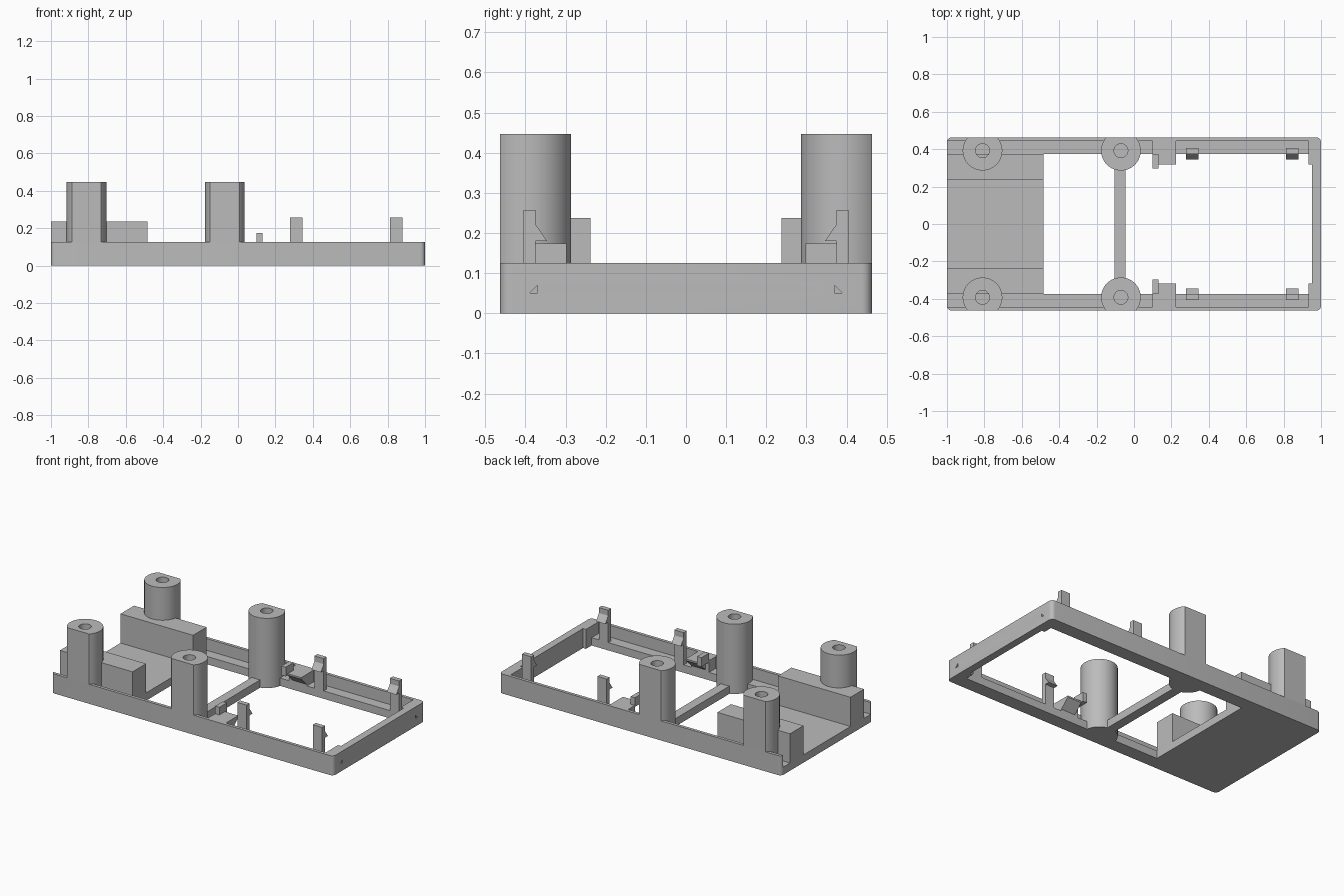
import bpy, bmesh, math
from mathutils import Vector

if "Cube" in bpy.data.objects:
    bpy.data.objects.remove(bpy.data.objects["Cube"], do_unlink=True)

grey = bpy.data.materials.new("plain grey")
grey.use_nodes = True
grey.diffuse_color = (0.5, 0.5, 0.5, 1)
grey.node_tree.nodes["Principled BSDF"].inputs["Base Color"].default_value = (0.5, 0.5, 0.5, 1)

# Key dimensions
HALF_W, WALL_Y, RAIL_Y = 0.463, 0.443, 0.375
FLOOR, RIM, POST_TOP = 0.05, 0.125, 0.447


def finish(bm, name):
    bmesh.ops.recalc_face_normals(bm, faces=bm.faces)
    mesh = bpy.data.meshes.new(name)
    bm.to_mesh(mesh)
    bm.free()
    mesh.materials.append(grey)
    ob = bpy.data.objects.new(name, mesh)
    bpy.context.collection.objects.link(ob)
    return ob


def box(name, x, y, z, round_corners=0):
    bm = bmesh.new()
    bmesh.ops.create_cube(bm, size=1)
    for v in bm.verts:
        v.co = Vector(r[0] if c < 0 else r[1] for c, r in zip(v.co, (x, y, z)))
    if round_corners:
        upright = [e for e in bm.edges if abs(e.verts[0].co.z - e.verts[1].co.z) > 0.01]
        bmesh.ops.bevel(bm, geom=upright, offset=round_corners, segments=6,
                        profile=0.5, affect='EDGES')
    return finish(bm, name)


def prism(name, profile, x0, x1, side):
    """Extrude a (y, z) profile along x, mirrored to the given side."""
    bm = bmesh.new()
    face = bm.faces.new([bm.verts.new((x0, y * side, z)) for y, z in profile])
    new = bmesh.ops.extrude_face_region(bm, geom=[face])["geom"]
    bmesh.ops.translate(bm, vec=(x1 - x0, 0, 0),
                        verts=[v for v in new if isinstance(v, bmesh.types.BMVert)])
    return finish(bm, name)


def cylinder(name, x, y, radius, z0, z1, flat_side=0):
    bm = bmesh.new()
    bmesh.ops.create_cone(bm, cap_ends=True, segments=64, radius1=radius,
                          radius2=radius, depth=z1 - z0)
    bmesh.ops.translate(bm, vec=(x, y, (z0 + z1) / 2), verts=bm.verts)
    if flat_side:
        bmesh.ops.bisect_plane(bm, geom=bm.verts[:] + bm.edges[:] + bm.faces[:],
                               plane_co=(0, HALF_W * flat_side, 0),
                               plane_no=(0, flat_side, 0), clear_outer=True)
        bmesh.ops.holes_fill(bm, edges=[e for e in bm.edges if e.is_boundary])
    return finish(bm, name)


def cut(ob, cutter):
    mod = ob.modifiers.new("cut", 'BOOLEAN')
    mod.operation, mod.solver, mod.object = 'DIFFERENCE', 'EXACT', cutter
    bpy.context.view_layer.objects.active = ob
    bpy.ops.object.modifier_apply(modifier=mod.name)
    bpy.data.objects.remove(cutter, do_unlink=True)


def smooth(ob):
    bpy.ops.object.select_all(action='DESELECT')
    ob.select_set(True)
    bpy.context.view_layer.objects.active = ob
    bpy.ops.object.shade_smooth_by_angle(angle=math.radians(30))


# Tray with rounded corners, recessed floor, openings and an open end
tray = box("base_tray", (-1, 1), (-HALF_W, HALF_W), (0, RIM), 0.025)
recesses = [(-1.1, 0.1, WALL_Y), (0.09, 0.235, RAIL_Y),
            (0.225, 0.932, WALL_Y), (0.92, 0.953, 0.318)]
for x0, x1, y in recesses:
    cut(tray, box("cutter", (x0, x1), (-y, y), (FLOOR, 0.3)))
openings = [(-0.485, -0.105, RAIL_Y), (-0.045, 0.932, RAIL_Y), (0.92, 0.953, 0.318)]
for x0, x1, y in openings:
    cut(tray, box("cutter", (x0, x1), (-y, y), (-0.1, 0.3)))
for side in (-1, 1):
    notch = [(0.37, 0.05), (0.39, 0.05), (0.37, 0.07)]
    cut(tray, prism("cutter", notch, 0.94, 1.1, side))
smooth(tray)

# Parts repeated on both long sides
for side, tag in ((-1, "front"), (1, "back")):
    # Raised blocks on the floor plate
    ys = sorted((0.238 * side, RAIL_Y * side))
    box(f"{tag}_block", (-1, -0.485), ys, (0.02, 0.237))

    # Screw posts with a flat outer side and a blind hole
    for x, end in ((-0.81, "outer"), (-0.07, "middle")):
        y = 0.392 * side
        post = cylinder(f"{tag}_{end}_post", x, y, 0.106, 0, POST_TOP, side)
        cut(post, cylinder("cutter", x, y, 0.037, RIM, 0.6))
        smooth(post)

    # Snap clips with hooked tops
    clip = [(0.405, 0.02), (0.405, 0.257), (0.375, 0.257), (0.375, 0.222),
            (0.346, 0.18), (0.375, 0.18), (0.375, 0.02)]
    for x, end in ((0.312, "inner"), (0.847, "end")):
        prism(f"{tag}_{end}_clip", clip, x - 0.033, x + 0.033, side)

    # Overhanging support bracket and its stop
    bracket = [(0.39, RIM), (0.318, RIM), (0.318, 0.115), (0.375, 0.06), (0.39, 0.06)]
    prism(f"{tag}_bracket", bracket, 0.125, 0.225, side)
    ys = sorted((0.298 * side, 0.375 * side))
    box(f"{tag}_stop", (0.1, 0.13), ys, (0.115, 0.174))
